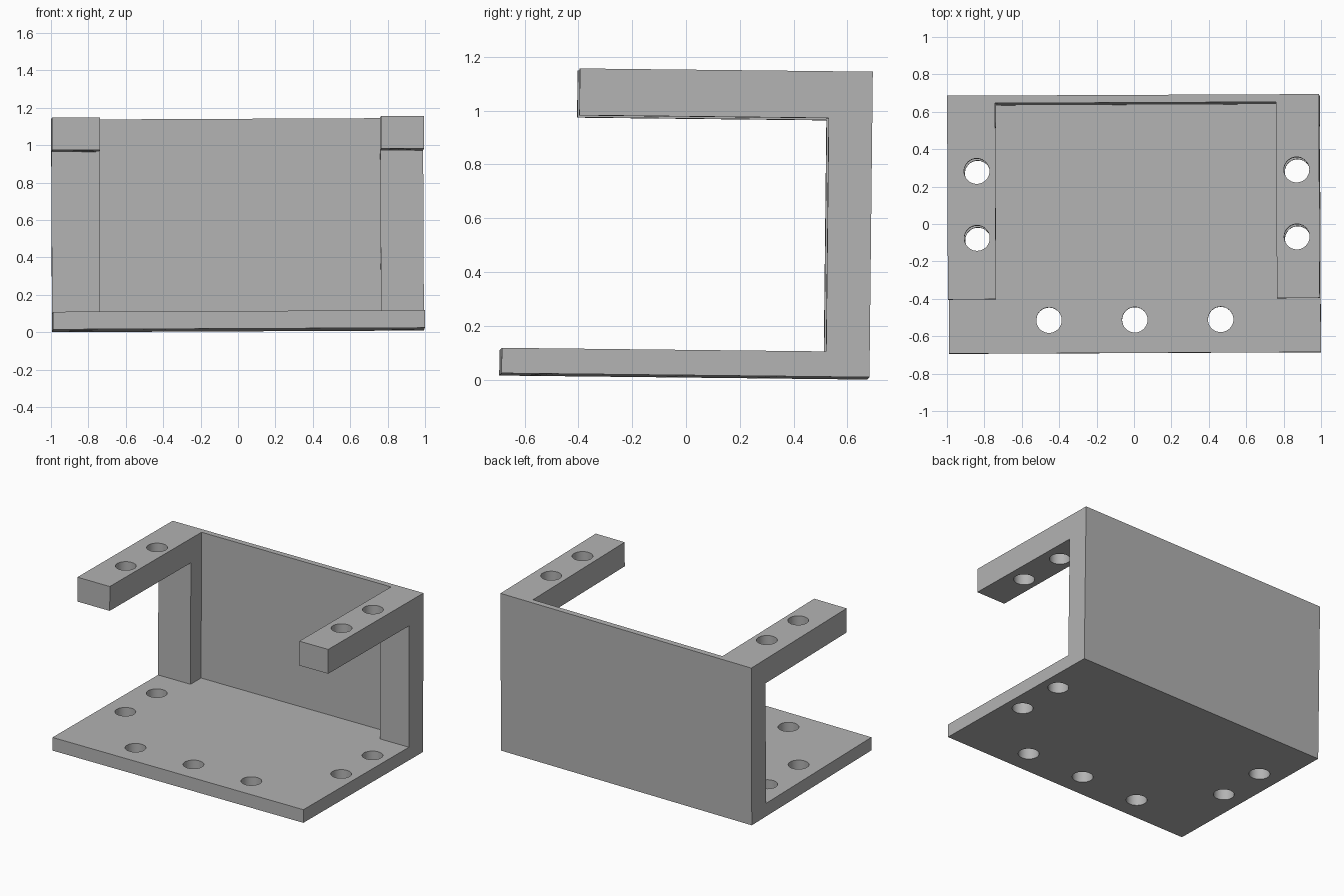
import bpy
import math
from mathutils import Matrix, Euler

if "Cube" in bpy.data.objects:
    bpy.data.objects.remove(bpy.data.objects["Cube"], do_unlink=True)

# Half sizes of the body, measured from its centre
HX, HY, HZ = 0.994, 0.684, 0.568
FLOOR = -0.474        # top of the base plate
ARM_UNDER = 0.394     # underside of the arms
ARM_FRONT = -0.405    # free end of the arms
POST_FRONT = 0.522    # front of the corner posts
WALL_FRONT = 0.643    # front of the thin back wall
INNER_L, INNER_R = 0.765, -0.737
HOLE_R = 0.068
OUT = 2.0             # cutter overshoot

GREY = (0.45, 0.45, 0.45, 1.0)
mat = bpy.data.materials.new("plain_grey")
mat.use_nodes = True
mat.diffuse_color = GREY
mat.node_tree.nodes["Principled BSDF"].inputs["Base Color"].default_value = GREY


def box(name, low, high):
    bpy.ops.mesh.primitive_cube_add(size=1)
    ob = bpy.context.object
    ob.name = name
    size = [h - l for l, h in zip(low, high)]
    mid = [(h + l) / 2 for l, h in zip(low, high)]
    ob.data.transform(Matrix.Translation(mid) @ Matrix.Diagonal((*size, 1)))
    return ob


def drill(name, x, y):
    bpy.ops.mesh.primitive_cylinder_add(vertices=40, radius=HOLE_R, depth=OUT)
    ob = bpy.context.object
    ob.name = name
    ob.data.transform(Matrix.Translation((x, y, 0)))
    return ob


def cut(target, cutter):
    mod = target.modifiers.new("cut", "BOOLEAN")
    mod.operation, mod.solver, mod.object = "DIFFERENCE", "EXACT", cutter
    bpy.context.view_layer.objects.active = target
    bpy.ops.object.modifier_apply(modifier=mod.name)
    bpy.data.objects.remove(cutter, do_unlink=True)


# Solid block, hollowed into base plate, back wall, posts and arms
bracket = box("mounting_bracket", (-HX, -HY, -HZ), (HX, HY, HZ))
cut(bracket, box("cavity", (INNER_R, -OUT, FLOOR), (INNER_L, WALL_FRONT, OUT)))
cut(bracket, box("side_opening", (-OUT, -OUT, FLOOR), (OUT, POST_FRONT, ARM_UNDER)))
cut(bracket, box("front_relief", (-OUT, -OUT, FLOOR), (OUT, ARM_FRONT, OUT)))

# Screw holes: pairs through arms and base, then a row at the front
for x in (-0.837, 0.873):
    for y in (0.28, -0.078):
        cut(bracket, drill("arm_hole", x, y))
for x in (-0.459, 0.0, 0.459):
    cut(bracket, drill("front_hole", x, -0.507))

bracket.data.materials.clear()
bracket.data.materials.append(mat)
for face in bracket.data.polygons:
    face.material_index = 0

# The whole bracket sits very slightly askew
bracket.data.transform(Euler((-0.011, -0.0045, 0.0045)).to_matrix().to_4x4())
lowest = min(v.co.z for v in bracket.data.vertices)
bracket.data.transform(Matrix.Translation((0, 0, -lowest)))

bpy.ops.object.select_all(action="DESELECT")
bracket.select_set(True)
bpy.context.view_layer.objects.active = bracket
bpy.ops.object.shade_smooth_by_angle(angle=math.radians(30))
